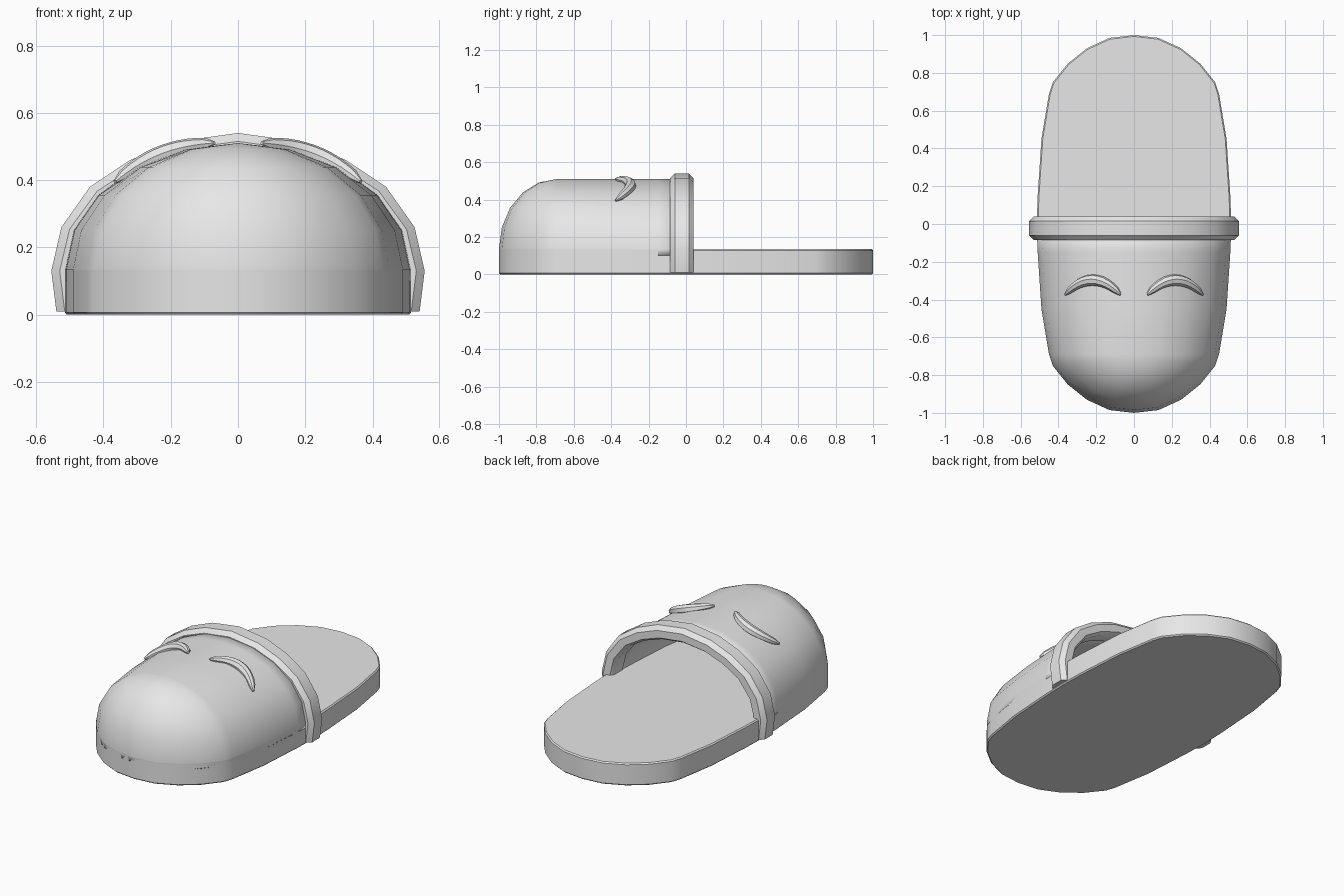
import bpy, bmesh
from math import sin, cos, radians, sqrt
from mathutils import Vector

cube = bpy.data.objects.get("Cube")
if cube:
    bpy.data.objects.remove(cube)

grey = bpy.data.materials.new("light_grey")
grey.use_nodes = True
grey.diffuse_color = (0.8, 0.8, 0.8, 1)
grey.node_tree.nodes["Principled BSDF"].inputs["Base Color"].default_value = (0.8, 0.8, 0.8, 1)

SOLE_TOP = 0.135
DOME = 0.375       # height of the upper above the sole
TOE = 0.69         # distance from centre where the toe starts to round


def smooth(obj):
    bpy.ops.object.select_all(action='DESELECT')
    obj.select_set(True)
    bpy.context.view_layer.objects.active = obj
    bpy.ops.object.shade_smooth_by_angle(angle=radians(40))


def finish(bm, name):
    mesh = bpy.data.meshes.new(name)
    bm.to_mesh(mesh)
    bm.free()
    obj = bpy.data.objects.new(name, mesh)
    bpy.context.collection.objects.link(obj)
    mesh.materials.append(grey)
    smooth(obj)
    return obj


def bridge(bm, rows, closed=False):
    """Join neighbouring rows of vertices with quads."""
    n = len(rows[0])
    for a, b in zip(rows, rows[1:]):
        for i in range(n if closed else n - 1):
            k = (i + 1) % n
            bm.faces.new((a[i], a[k], b[k], b[i]))


# Half widths of the foot outline from the middle to the tip
quarter = [(0.515, 0), (0.51, 0.15), (0.49, 0.45), (0.45, 0.69), (0.43, 0.75),
           (0.35, 0.85), (0.25, 0.93), (0.13, 0.985), (0, 1)]
front_half = [(-x, -y) for x, y in quarter] + [(x, -y) for x, y in quarter[-2::-1]]
back_half = [(-x, -y) for x, y in front_half][1:-1]

# Sole: extruded outline with a fine chamfer on both rims
bm = bmesh.new()
base = bm.faces.new([bm.verts.new((x, y, 0)) for x, y in front_half + back_half])
top = bmesh.ops.extrude_face_region(bm, geom=[base])["geom"]
for v in top:
    if isinstance(v, bmesh.types.BMVert):
        v.co.z = SOLE_TOP
bmesh.ops.recalc_face_normals(bm, faces=bm.faces)
if not any(len(f.verts) > 4 and f.calc_center_median().z < 0.01 for f in bm.faces):
    bm.faces.new([v for v in bm.verts if v.co.z < 0.01])
rims = [e for e in bm.edges if abs(e.verts[0].co.z - e.verts[1].co.z) < 0.001]
bmesh.ops.bevel(bm, geom=rims, offset=0.007, segments=1, affect='EDGES')
bmesh.ops.recalc_face_normals(bm, faces=bm.faces)
finish(bm, "sole")

# Upper: the front outline rises and closes onto a centre ridge
bm = bmesh.new()
rows = [[bm.verts.new((x, min(y, -0.02), 0.1)) for x, y in front_half]]
for degrees in range(0, 91, 18):
    c, s = cos(radians(degrees)), sin(radians(degrees))
    row = []
    for x, y in front_half:
        if -y > TOE:
            y = -TOE - (-y - TOE) * c
        row.append(bm.verts.new((x * c, min(y, -0.02), SOLE_TOP + DOME * s)))
    rows.append(row)
bridge(bm, rows)
bmesh.ops.remove_doubles(bm, verts=bm.verts, dist=0.0005)
upper = finish(bm, "upper")
shell = upper.modifiers.new("thickness", 'SOLIDIFY')
shell.thickness = 0.04
shell.offset = -1

# Collar: a rounded band swept over the opening
arch = [(-0.54, 0.01), (-0.555, 0.13), (-0.525, 0.26), (-0.44, 0.38),
        (-0.32, 0.46), (-0.18, 0.515), (0, 0.54)]
arch += [(-x, z) for x, z in arch[-2::-1]]
section = [(0, -0.06), (0, 0.015), (0.025, 0.04), (0.07, 0.04),
           (0.085, 0.02), (0.085, -0.06), (0.06, -0.085), (0.025, -0.085)]
bm = bmesh.new()
rows = []
for x, z in arch:
    inward = Vector((-x, 0, min(0, 0.13 - z))).normalized()
    rows.append([bm.verts.new(Vector((x, y, z)) + inward * d) for d, y in section])
bridge(bm, rows, closed=True)
bm.faces.new(rows[0])
bm.faces.new(rows[-1])
bmesh.ops.recalc_face_normals(bm, faces=bm.faces)
finish(bm, "collar")

# Closed eyes: tapered arched tubes lying on the upper
for side, name in ((1, "left_eye"), (-1, "right_eye")):
    curve = bpy.data.curves.new(name, 'CURVE')
    curve.dimensions = '3D'
    curve.bevel_depth = 0.03
    curve.bevel_resolution = 2
    curve.use_fill_caps = True
    steps = 12
    line = curve.splines.new('POLY')
    line.points.add(steps)
    for i, p in enumerate(line.points):
        t = 2 * i / steps - 1
        x = 0.218 + 0.147 * t
        z = SOLE_TOP + DOME * sqrt(1 - (x / 0.5) ** 2)
        p.co = (side * x, -0.297 - 0.078 * t * t, z + 0.004, 1)
        p.radius = 1 - 0.55 * t * t if abs(t) < 0.99 else 0.2
    eye = bpy.data.objects.new(name, curve)
    bpy.context.collection.objects.link(eye)
    curve.materials.append(grey)
    bpy.ops.object.select_all(action='DESELECT')
    eye.select_set(True)
    bpy.context.view_layer.objects.active = eye
    bpy.ops.object.convert(target='MESH')
    smooth(bpy.context.view_layer.objects.active)
